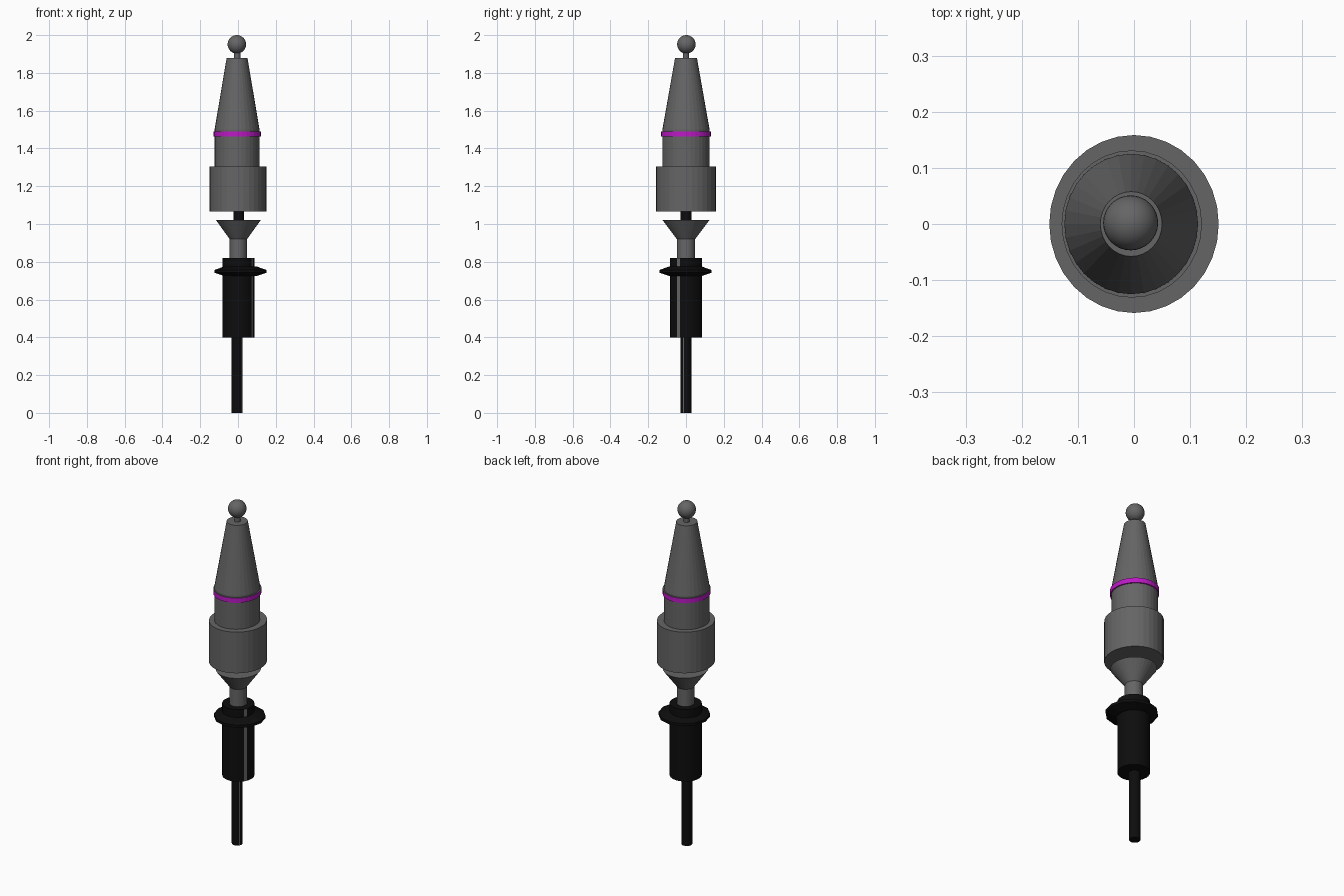
import bpy, bmesh, math

if "Cube" in bpy.data.objects:
    bpy.data.objects.remove(bpy.data.objects["Cube"])


def material(name, rgb):
    m = bpy.data.materials.new(name)
    m.diffuse_color = (*rgb, 1)
    m.use_nodes = True
    m.node_tree.nodes["Principled BSDF"].inputs["Base Color"].default_value = m.diffuse_color
    return m


GREY = material("steel_grey", (0.13, 0.13, 0.13))
BLACK = material("black", (0.004, 0.004, 0.004))
MAGENTA = material("magenta", (0.50, 0.01, 0.56))


def lathe(name, profile, mats, centre=(0, 0), sides=32, stretch=1.0, rule=None):
    """Spin (radius, z) points into a capped solid; rule(face) picks its material slot."""
    bm = bmesh.new()
    rings = []
    for r, z in profile:
        rings.append([bm.verts.new((r * math.cos(2 * math.pi * i / sides),
                                    r * stretch * math.sin(2 * math.pi * i / sides), z))
                      for i in range(sides)])
    for a, b in zip(rings, rings[1:]):
        for i in range(sides):
            j = (i + 1) % sides
            bm.faces.new((a[i], a[j], b[j], b[i]))
    bm.faces.new(rings[0][::-1])
    bm.faces.new(rings[-1])
    bm.normal_update()
    if rule:
        for f in bm.faces:
            f.material_index = rule(f)
    me = bpy.data.meshes.new(name)
    bm.to_mesh(me)
    bm.free()
    for m in mats:
        me.materials.append(m)
    ob = bpy.data.objects.new(name, me)
    ob.location = (*centre, 0)
    bpy.context.collection.objects.link(ob)
    return ob


def stripe(f):
    """One narrow grey strip down the front right side."""
    angle = math.degrees(math.atan2(f.normal.y, f.normal.x))
    return int(abs(f.normal.z) < 0.5 and abs(angle + 28) < 4)


# Lower rod and grip, each with a thin grey strip
lathe("lower_rod", [(0.029, 0), (0.029, 0.41)], [BLACK, GREY], (-0.005, 0), rule=stripe)
lathe("grip", [(0.085, 0.40), (0.085, 0.82)], [BLACK, GREY], (0.002, 0), rule=stripe)

# Low-sided guard disc around the grip
lathe("guard_disc", [(0.086, 0.725), (0.137, 0.742), (0.137, 0.757), (0.086, 0.775)],
      [BLACK], (0.013, -0.003), sides=12)

# Neck flaring into a funnel
lathe("neck_funnel", [(0.046, 0.81), (0.046, 0.92), (0.118, 1.02)], [GREY],
      (0.002, 0), stretch=1.05)
lathe("connecting_rod", [(0.028, 1.01), (0.028, 1.075)], [BLACK], (0.003, 0))

# Wide collar and upper body
lathe("collar", [(0.151, 1.065), (0.151, 1.305)], [GREY], stretch=1.05)
lathe("upper_body", [(0.119, 1.30), (0.119, 1.50), (0.055, 1.88)], [GREY],
      (-0.005, 0), stretch=1.05)

# Coloured band, magenta on its outer wall only
lathe("band", [(0.125, 1.462), (0.125, 1.49)], [MAGENTA, GREY], (-0.004, 0),
      stretch=1.05, rule=lambda f: int(f.normal.z > 0.5))

# Tip stem and ball
lathe("tip_stem", [(0.016, 1.87), (0.016, 1.92)], [GREY], (-0.004, 0))
bpy.ops.mesh.primitive_uv_sphere_add(segments=32, ring_count=16, radius=0.049,
                                     location=(-0.006, 0.002, 1.951))
ball = bpy.context.object
ball.name = "tip_ball"
ball.data.materials.append(GREY)
bpy.ops.object.shade_smooth()
